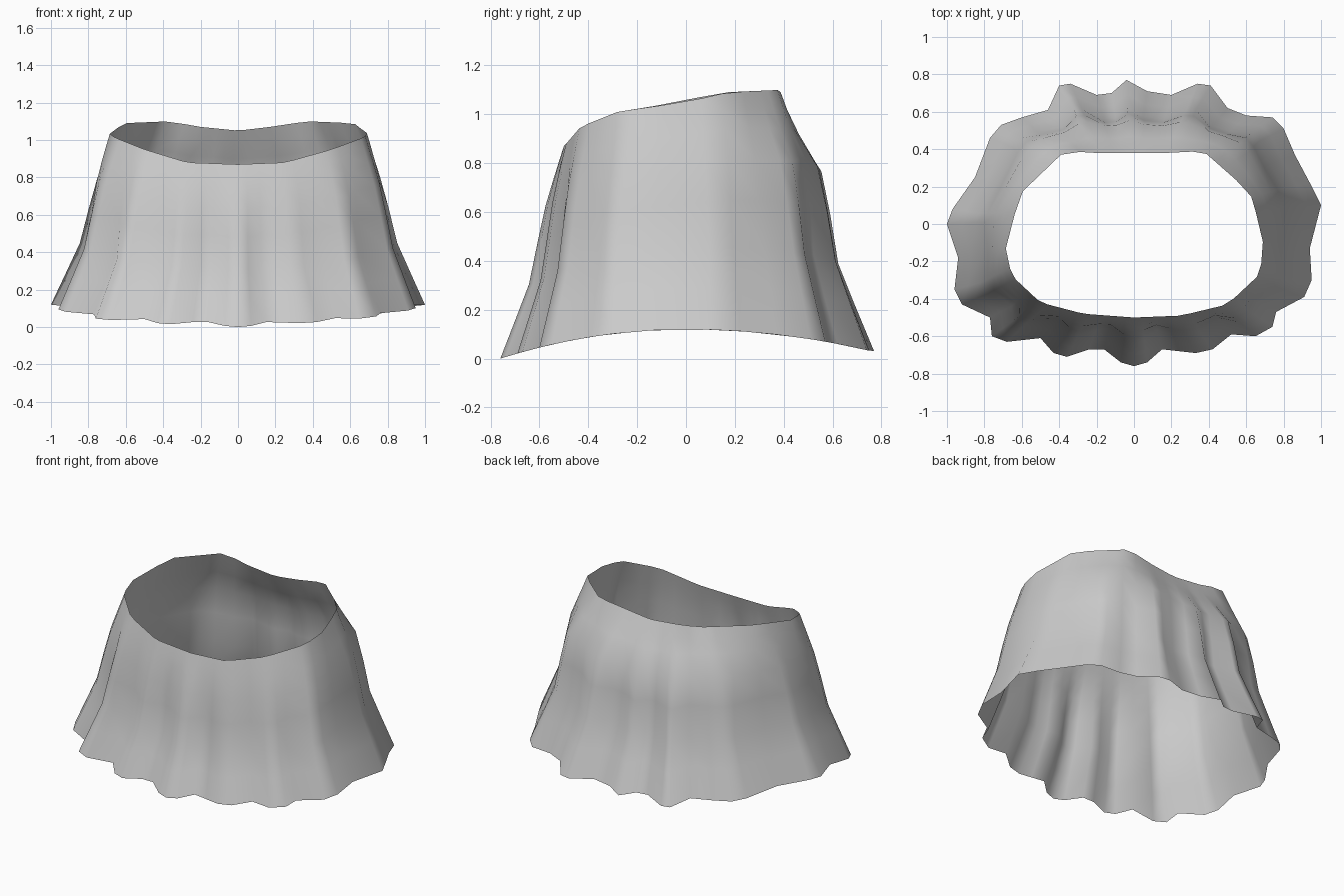
import bpy
import bmesh
from math import atan2, pi
from mathutils import Vector

default_cube = bpy.data.objects.get("Cube")
if default_cube:
    bpy.data.objects.remove(default_cube, do_unlink=True)

# Pleated hem outline in hundredths, anticlockwise from the left side
HEM = [(100, 10), (94, 22), (86, 37), (80, 51), (74, 57), (60, 58), (50, 62),
       (41, 74), (34, 75), (20, 69), (7, 71), (-4, 77), (-12, 70), (-20, 69),
       (-34, 75), (-40, 74), (-46, 61), (-60, 57), (-71, 53), (-77, 46),
       (-85, 25), (-97, 8), (-100, 0), (-94, -18), (-96, -35), (-92, -43),
       (-77, -50), (-76, -60), (-68, -63), (-50, -61), (-43, -69), (-36, -71),
       (-24, -67), (-16, -67), (-7, -74), (0, -76), (7, -74), (15, -67),
       (24, -68), (33, -69), (42, -67), (52, -59), (65, -60), (74, -55),
       (76, -47), (91, -39), (95, -30), (94, -13)]

# Waist opening: x, y and height in hundredths
WAIST = [(67, 0, 105), (62, 17, 109), (37, 39, 110), (17, 38, 107), (0, 38, 105),
         (-20, 38, 107), (-37, 39, 110), (-61, 16, 109), (-69, -15, 103),
         (-65, -28, 101), (-50, -42, 95), (-27, -48, 88), (0, -50, 87),
         (25, -49, 88), (50, -43, 95), (66, -28, 101), (70, -15, 103)]

# Drop from waist to hem, flare at the front, flare at the back, pleat depth
LEVELS = [(0, 0, 0, 0), (.07, .08, .11, .05), (.15, .16, .24, .15),
          (.28, .27, .46, .35), (.45, .36, .53, .6), (.65, .48, .6, .8),
          (.82, .73, .79, .9), (1, 1, 1, 1)]


def waist_point(x, y):
    """Find the waist point in the same direction as a hem point."""
    angle = atan2(y, x)
    for i, a in enumerate(WAIST):
        b = WAIST[(i + 1) % len(WAIST)]
        start = atan2(a[1], a[0])
        span = (atan2(b[1], b[0]) - start) % (2 * pi)
        offset = (angle - start) % (2 * pi)
        if offset <= span:
            va, vb = Vector(a) / 100, Vector(b) / 100
            ray = Vector((x, y)).normalized()
            edge = vb.xy - va.xy
            t = -va.xy.cross(ray) / edge.cross(ray)
            return va.lerp(vb, t)
    return Vector(WAIST[0]) / 100


def hem_height(y):
    lift = .12 if y < 0 else .09
    return .12 - lift * min(1, (y / .76) ** 2)


def relaxed(points, i, reach=3):
    """Average neighbouring hem points to flatten the pleats."""
    near = [points[(i + k) % len(points)] for k in range(-reach, reach + 1)]
    return sum(near, Vector((0, 0))) / len(near)


# Skirt surface, a ring of columns from waist to hem
hem = [Vector(p) / 100 for p in HEM]
bm = bmesh.new()
columns = []
for i, h in enumerate(hem):
    top = waist_point(h.x, h.y)
    soft = relaxed(hem, i)
    rear = max(0, min(1, h.y / .6))
    column = []
    for drop, front, back, pleat in LEVELS:
        flare = front + (back - front) * rear
        xy = top.xy + (soft - top.xy) * flare + (h - soft) * pleat
        z = top.z + (hem_height(h.y) - top.z) * drop
        column.append(bm.verts.new((xy.x, xy.y, z)))
    columns.append(column)

for i, column in enumerate(columns):
    following = columns[(i + 1) % len(columns)]
    for k in range(len(LEVELS) - 1):
        bm.faces.new((column[k], column[k + 1], following[k + 1], following[k]))

mesh = bpy.data.meshes.new("skirt")
bm.to_mesh(mesh)
bm.free()
skirt = bpy.data.objects.new("skirt", mesh)
bpy.context.collection.objects.link(skirt)
mesh.shade_smooth()

# Cloth colour
cloth = bpy.data.materials.new("grey cloth")
cloth.use_nodes = True
grey = (.6, .6, .6, 1)
cloth.diffuse_color = grey
cloth.node_tree.nodes["Principled BSDF"].inputs["Base Color"].default_value = grey
mesh.materials.append(cloth)
